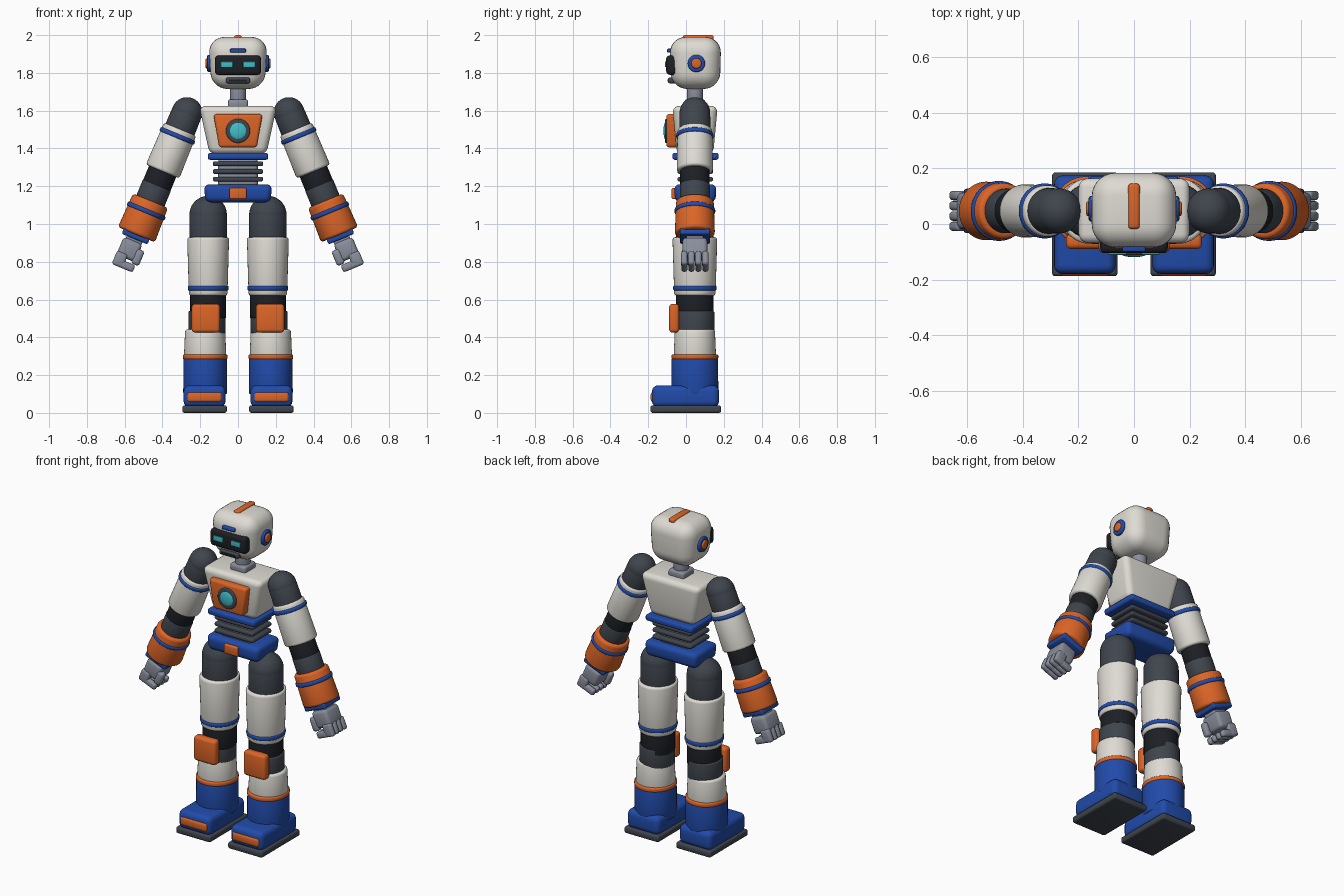
import bpy, bmesh, math
from mathutils import Matrix, Vector

if "Cube" in bpy.data.objects:
    bpy.data.objects.remove(bpy.data.objects["Cube"], do_unlink=True)


def material(name, *rgb):
    m = bpy.data.materials.new(name)
    m.use_nodes = True
    m.diffuse_color = (*rgb, 1)
    m.node_tree.nodes["Principled BSDF"].inputs["Base Color"].default_value = (*rgb, 1)
    return m


WHITE = material("warm white", .73, .71, .65)
ORANGE = material("orange", .72, .13, .02)
BLUE = material("blue", .015, .07, .40)
GRAPHITE = material("graphite", .05, .06, .075)
BLACK = material("black", .012, .014, .018)
GREY = material("steel grey", .25, .27, .33)
CYAN = material("cyan", .05, .52, .58)

Y = .047          # depth of the body axis


def finish(name, bm, mat, frame):
    mesh = bpy.data.meshes.new(name)
    bm.to_mesh(mesh)
    bm.free()
    mesh.materials.append(mat)
    ob = bpy.data.objects.new(name, mesh)
    bpy.context.collection.objects.link(ob)
    ob.matrix_world = frame
    bpy.ops.object.select_all(action='DESELECT')
    ob.select_set(True)
    bpy.context.view_layer.objects.active = ob
    bpy.ops.object.shade_smooth_by_angle(angle=math.radians(40))
    return ob


def box(name, mat, x, y, z, bevel=.01, taper=(1, 1), frame=Matrix(), segments=3):
    """Rounded box from ranges on each axis; taper scales the bottom in x and y."""
    lo, hi = Vector((x[0], y[0], z[0])), Vector((x[1], y[1], z[1]))
    size, mid = hi - lo, (lo + hi) / 2
    bm = bmesh.new()
    bmesh.ops.create_cube(bm, size=1)
    for v in bm.verts:
        low = v.co.z < 0
        v.co = Vector(a * b for a, b in zip(v.co, size))
        if low:
            v.co.x *= taper[0]
            v.co.y *= taper[1]
    bmesh.ops.bevel(bm, geom=bm.edges[:], offset=bevel, segments=segments,
                    profile=.5, affect='EDGES', clamp_overlap=True)
    return finish(name, bm, mat, frame @ Matrix.Translation(mid))


def tube(name, mat, x, z, r_low, r_top=None, bevel=.008, y=Y, frame=Matrix(), depth=1):
    """Round section between two heights with softened rims."""
    bm = bmesh.new()
    bmesh.ops.create_cone(bm, cap_ends=True, segments=40, radius1=r_low,
                          radius2=r_top or r_low, depth=z[1] - z[0])
    rims = [e for e in bm.edges if any(len(f.verts) > 4 for f in e.link_faces)]
    bmesh.ops.bevel(bm, geom=rims, offset=bevel, segments=3, profile=.5,
                    affect='EDGES', clamp_overlap=True)
    bmesh.ops.scale(bm, vec=(1, depth, 1), verts=bm.verts)
    return finish(name, bm, mat, frame @ Matrix.Translation((x, y, sum(z) / 2)))


def ball(name, mat, loc, r, scale=(1, 1, 1), frame=Matrix()):
    bm = bmesh.new()
    bmesh.ops.create_uvsphere(bm, u_segments=40, v_segments=20, radius=r)
    bmesh.ops.scale(bm, vec=scale, verts=bm.verts)
    return finish(name, bm, mat, frame @ Matrix.Translation(loc))


def sym(half):
    return (-half, half)


# Head
box("head", WHITE, sym(.157), (-.087, .187), (1.715, 1.99), .085, (.9, .94), segments=7)
box("head_ridge", ORANGE, sym(.021), (-.018, .146), (1.97, 2.0), .012)
box("visor", BLACK, sym(.122), (-.105, -.05), (1.79, 1.892), .018)
box("brow_plate", BLUE, sym(.042), (-.1, -.06), (1.907, 1.928), .006)
box("mouth_frame", GRAPHITE, sym(.064), (-.095, -.04), (1.745, 1.775), .009)
box("mouth_slot", BLACK, sym(.048), (-.099, -.09), (1.754, 1.766), .003)
for side, label in ((1, "left"), (-1, "right")):
    box(label + "_eye", CYAN, sorted((side * .027, side * .092)), (-.111, -.102),
        (1.83, 1.86), .003)
    ear = Matrix.Translation((0, .055, 1.85)) @ Matrix.Rotation(side * math.pi / 2, 4, 'Y')
    tube(label + "_ear_disc", BLUE, 0, (.13, .163), .046, y=0, frame=ear)
    tube(label + "_ear_cap", ORANGE, 0, (.14, .172), .027, y=0, frame=ear)

# Neck and chest
tube("neck", GREY, 0, (1.63, 1.74), .043)
box("neck_collar", GREY, sym(.054), (-.008, .102), (1.61, 1.66), .014)
box("chest", WHITE, sym(.206), (-.072, .168), (1.37, 1.625), .035, (.73, .8), segments=5)
box("chest_panel", ORANGE, sym(.13), (-.104, -.02), (1.405, 1.582), .016, (.77, 1))
core = Matrix.Translation((0, 0, 1.493)) @ Matrix.Rotation(math.pi / 2, 4, 'X')
tube("core_ring", GRAPHITE, 0, (.08, .112), .064, y=0, frame=core)
ball("core_lens", CYAN, (0, -.106, 1.493), .048, (1, .28, 1))

# Waist and pelvis
box("rib_plate", BLUE, sym(.16), (-.072, .172), (1.34, 1.377), .012)
box("waist_core", GREY, sym(.105), (-.02, .117), (1.19, 1.35), .02)
for i in range(3):
    z = 1.237 + i * .041
    box(f"waist_ring_{i + 1}", GRAPHITE, sym(.133), (-.045, .143),
        (z - .013, z + .013), .011)
box("pelvis", BLUE, sym(.181), (-.063, .162), (1.115, 1.21), .03, (.95, .95), segments=4)
box("belt_buckle", ORANGE, sym(.046), (-.076, -.03), (1.132, 1.19), .008)


def leg(side, label):
    x, low = side * .158, side * .174
    foot = side * .177
    ball(label + "_hip_joint", GRAPHITE, (x, Y, 1.05), .099)
    tube(label + "_hip_sleeve", GRAPHITE, x, (.9, 1.055), .099)
    tube(label + "_thigh", WHITE, x, (.62, .93), .102, .111, .014, depth=1.07)
    tube(label + "_thigh_band", BLUE, x, (.648, .674), .108, depth=1.07)
    tube(label + "_knee_sleeve", BLACK, x, (.5, .64), .095, depth=1.05)
    tube(label + "_knee_joint", GRAPHITE, side * .164, (.42, .54), .098, depth=1.05)
    box(label + "_knee_pad", ORANGE, (side * .17 - .075, side * .17 + .075),
        (-.09, -.036), (.425, .577), .018)
    tube(label + "_shin", WHITE, low, (.28, .442), .113, .106, .014)
    tube(label + "_shin_band", ORANGE, low, (.283, .31), .118, depth=1.05)
    tube(label + "_boot_shaft", BLUE, low, (.1, .29), .116, .115, depth=1.07)
    # Foot
    box(label + "_foot", BLUE, (foot - .111, foot + .111), (-.18, .175), (.03, .146),
        .032, segments=4)
    box(label + "_toe_cap", ORANGE, (foot - .092, foot + .092), (-.187, -.14),
        (.057, .11), .014)
    box(label + "_sole", GRAPHITE, (foot - .118, foot + .118), (-.188, .186), (0, .04), .012)


def arm(side, label):
    # Local frame: origin in the shoulder, arm along -z, +x away from the body
    f = (Matrix.Translation((side * .27, Y, 1.59))
         @ Matrix.Rotation(-side * math.radians(22.5), 4, 'Y'))

    def part(name, mat, a, b, r_low, r_top=None, bevel=.008):
        tube(f"{label}_{name}", mat, 0, (-b, -a), r_low, r_top, bevel, 0, f)

    def block(name, mat, x, y, a, b, bevel):
        box(f"{label}_{name}", mat, sorted((side * x[0], side * x[1])), y, (-b, -a),
            bevel, frame=f)

    ball(label + "_shoulder", GRAPHITE, (0, 0, 0), .081, frame=f)
    part("shoulder_sleeve", GRAPHITE, 0, .12, .083, .081)
    part("upper_arm", WHITE, .095, .338, .096, .092, .014)
    part("upper_arm_band", BLUE, .122, .146, .099)
    part("elbow_sleeve", BLACK, .32, .44, .078)
    part("elbow_joint", GRAPHITE, .415, .52, .08)
    part("forearm", ORANGE, .505, .7, .106, .1, .016)
    part("forearm_band", BLUE, .552, .576, .108)
    # Hand: cuff, palm, curled fingers and thumb
    block("wrist_cuff", BLUE, sym(.074), sym(.08), .69, .725, .01)
    block("wrist", GREY, sym(.045), sym(.045), .71, .76, .01)
    block("palm", GREY, (-.05, .058), sym(.066), .735, .838, .02)
    for i in range(4):
        y = (i - 1.5) * .037
        block(f"finger_{i + 1}", GREY, (.0, .062), (y - .017, y + .017), .815, .893, .013)
        block(f"fingertip_{i + 1}", GREY, (-.058, .03), (y - .016, y + .016),
              .852, .893, .013)
    block("thumb", GREY, (-.075, -.03), (-.07, -.028), .765, .85, .015)


for side, label in ((1, "left"), (-1, "right")):
    leg(side, label)
    arm(side, label)
